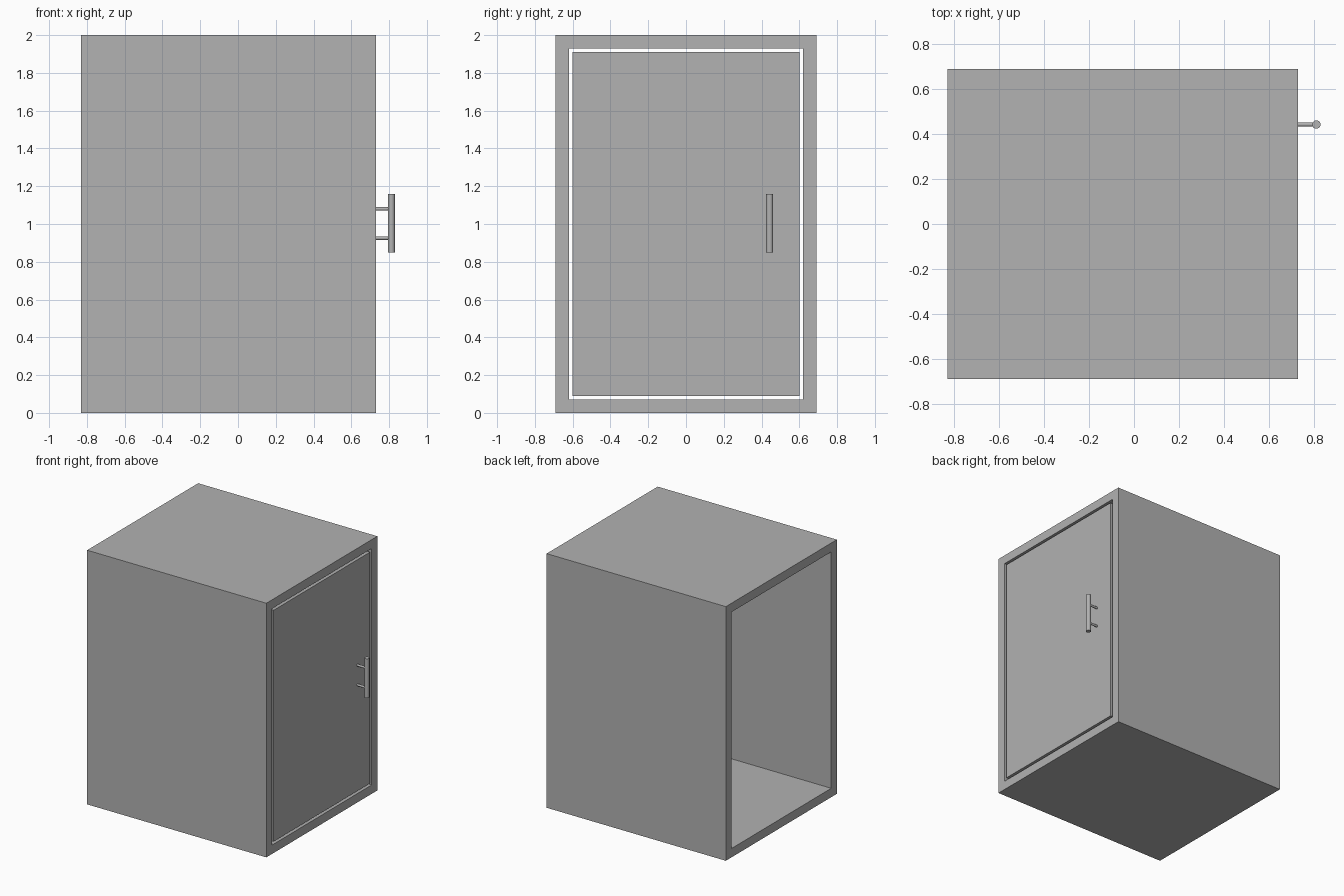
import bpy
import bmesh
from mathutils import Matrix, Vector

default = bpy.data.objects.get("Cube")
if default:
    bpy.data.objects.remove(default, do_unlink=True)

grey = bpy.data.materials.new("plain grey")
grey.use_nodes = True
colour = (0.445, 0.445, 0.445, 1)
grey.diffuse_color = colour
grey.node_tree.nodes["Principled BSDF"].inputs["Base Color"].default_value = colour

FRONT, BACK = 0.73, -0.83      # door side and open side
WIDTH, HEIGHT, WALL = 0.69, 2.0, 0.07
GAP, DOOR_DEPTH = 0.02, 0.06


def add_object(name, bm):
    bmesh.ops.recalc_face_normals(bm, faces=bm.faces)
    mesh = bpy.data.meshes.new(name)
    bm.to_mesh(mesh)
    bm.free()
    mesh.materials.append(grey)
    obj = bpy.data.objects.new(name, mesh)
    bpy.context.collection.objects.link(obj)
    return obj


def rectangle(bm, x, inset):
    """Corners of the cabinet outline at x, moved inwards by inset."""
    y, low, high = WIDTH - inset, inset, HEIGHT - inset
    return [bm.verts.new((x, *p)) for p in ((-y, low), (y, low), (y, high), (-y, high))]


def rod(name, start, end, radius, sides):
    start, end = Vector(start), Vector(end)
    axis = end - start
    turn = axis.to_track_quat("Z", "Y").to_matrix().to_4x4()
    bm = bmesh.new()
    bmesh.ops.create_cone(bm, cap_ends=True, segments=sides, radius1=radius,
                          radius2=radius, depth=axis.length,
                          matrix=Matrix.Translation((start + end) / 2) @ turn)
    for face in bm.faces:
        face.smooth = len(face.verts) == 4
    for edge in bm.edges:
        edge.smooth = all(face.smooth for face in edge.link_faces)
    return add_object(name, bm)


# Cabinet shell: a rectangular tube, open at the back
bm = bmesh.new()
rings = [rectangle(bm, FRONT, 0), rectangle(bm, BACK, 0),
         rectangle(bm, BACK, WALL), rectangle(bm, FRONT, WALL)]
for ring, following in zip(rings, rings[1:] + rings[:1]):
    for i in range(4):
        j = (i + 1) % 4
        bm.faces.new((ring[i], ring[j], following[j], following[i]))
add_object("cabinet_shell", bm)

# Door: a slab flush with the frame, with a narrow gap all round
bm = bmesh.new()
outer = rectangle(bm, FRONT, WALL + GAP)
slab = bmesh.ops.extrude_face_region(bm, geom=[bm.faces.new(outer)])
bm.faces.ensure_lookup_table()
moved = [v for v in slab["geom"] if isinstance(v, bmesh.types.BMVert)]
bmesh.ops.translate(bm, verts=moved, vec=(-DOOR_DEPTH, 0, 0))
if len(bm.faces) < 6:
    bmesh.ops.holes_fill(bm, edges=bm.edges, sides=4)
add_object("door", bm)

# Handle: an upright bar on two posts
BAR_X, BAR_Y = 0.812, 0.443
rod("handle_bar", (BAR_X, BAR_Y, 0.85), (BAR_X, BAR_Y, 1.16), 0.0185, 32)
for name, z in (("lower", 0.925), ("upper", 1.08)):
    rod(name + "_handle_post", (FRONT, BAR_Y, z), (BAR_X, BAR_Y, z), 0.009, 24)
